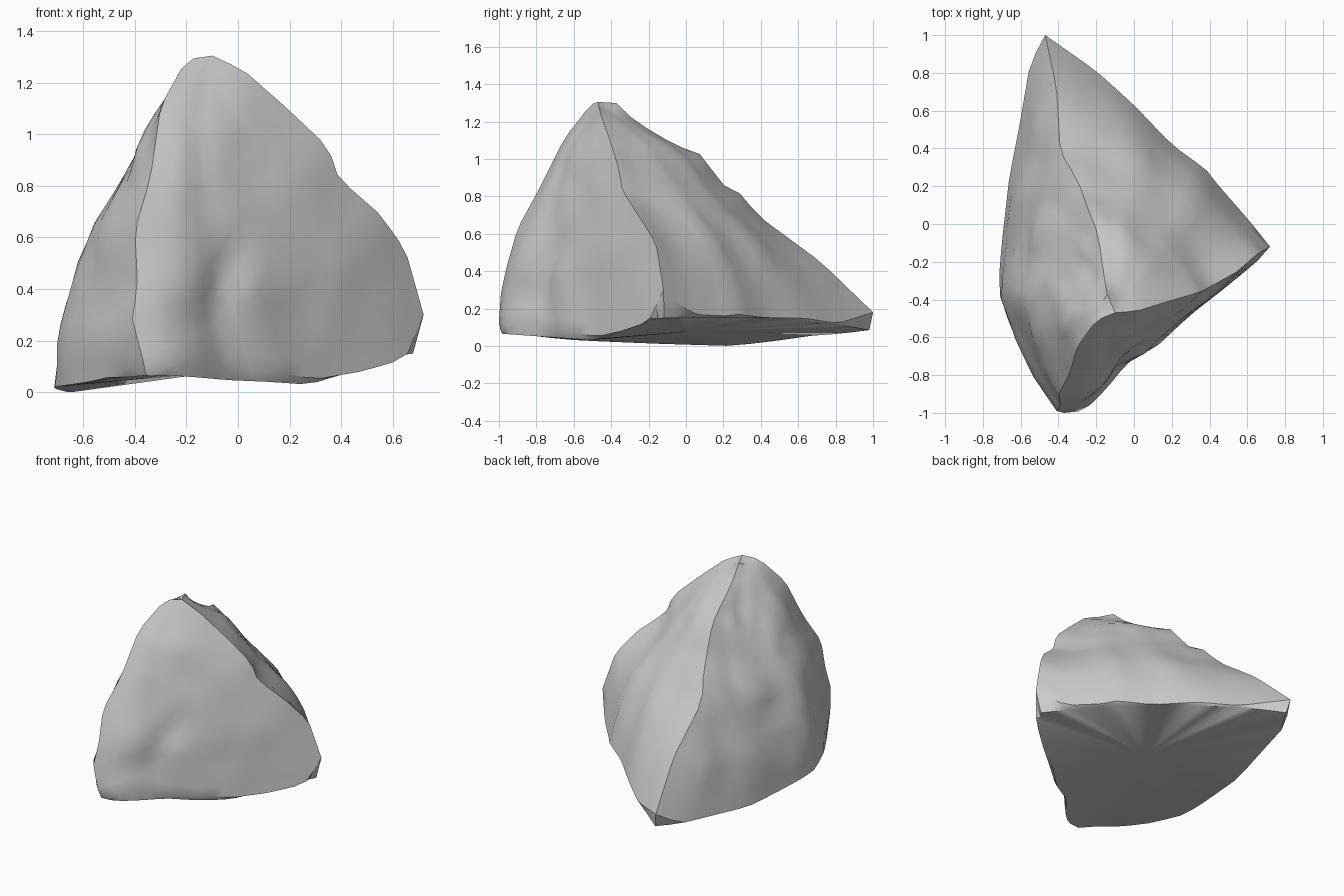
import bpy, bmesh, math
from mathutils import Vector, noise

if "Cube" in bpy.data.objects:
    bpy.data.objects.remove(bpy.data.objects["Cube"], do_unlink=True)

N = 18  # grid steps across each rock face (even)

# Ridges running down from the peak
peak = (-.1, -.47, 1.305)
front_tip, side_tip, back_tip = (-.37, -1, .13), (.72, -.12, .3), (-.47, 1, .18)
front_ridge = [peak, (-.2, -.51, 1.29), (-.3, -.65, 1.11), (-.34, -.79, .83),
               (-.4, -.9, .63), (-.39, -.96, .42), (-.41, -.99, .28), front_tip]
side_ridge = [peak, (.02, -.46, 1.25), (.18, -.41, 1.11), (.35, -.36, .95),
              (.39, -.34, .83), (.55, -.25, .69), (.65, -.16, .55), side_tip]
back_ridge = [peak, (-.14, -.38, 1.305), (-.16, -.27, 1.2), (-.19, -.05, 1.07),
              (-.24, .07, 1.03), (-.29, .21, .85), (-.34, .3, .81), (-.39, .38, .7),
              (-.41, .72, .45), back_tip]

# Foot lines joining the ridge ends
front_foot = [front_tip, (-.27, -.99, .07), (-.2, -.93, .15), (-.12, -.84, .16),
              (-.04, -.74, .08), (.13, -.64, .08), (.3, -.48, .05), (.48, -.34, .08),
              (.65, -.2, .13), side_tip]
back_foot = [side_tip, (.6, .03, .17), (.45, .2, .16), (.38, .29, .17), (.2, .42, .15),
             (0, .63, .15), (-.2, .81, .12), back_tip]
left_foot = [back_tip, (-.55, .85, .08), (-.61, .5, .03), (-.66, .25, 0), (-.7, -.1, .01),
             (-.72, -.35, .02), (-.64, -.58, .03), (-.52, -.8, .05), front_tip]

# Spines: middle line of each face, from the peak towards the foot
front_spine = [peak, (-.06, -.6, 1.02), (.02, -.64, .67), (.08, -.65, .4)]
back_spine = [peak, (.02, -.14, 1.07), (.09, .04, .82), (.14, .26, .57), (.16, .38, .35)]
left_spine = [peak, (-.2, -.43, 1.27), (-.28, -.4, 1.1), (-.34, -.35, .97),
              (-.44, -.28, .82), (-.53, -.22, .64), (-.58, -.17, .5), (-.63, -.12, .35),
              (-.67, -.08, .2)]


def resample(points, n=N):
    """Evenly spaced points along a polyline."""
    pts = [Vector(p) for p in points]
    lengths = [(b - a).length for a, b in zip(pts, pts[1:])]
    total, out = sum(lengths), []
    for i in range(n + 1):
        d, k = total * i / n, 0
        while k < len(lengths) - 1 and d > lengths[k]:
            d -= lengths[k]
            k += 1
        out.append(pts[k].lerp(pts[k + 1], min(1, d / lengths[k])))
    return out


def front_dent(p):
    """Gouge beside a raised column low on the front."""
    dent = math.exp(-((p.x + .05 - .3 * (p.z - .45)) / .06) ** 2 - ((p.z - .45) / .15) ** 2)
    bump = math.exp(-((p.x + .16) / .08) ** 2 - ((p.z - .48) / .18) ** 2)
    return .02 * bump - .03 * dent


def rock_face(bm, ridge_a, ridge_b, foot, spine, outward, rough, detail=None):
    a, b, f = resample(ridge_a), resample(ridge_b), resample(foot)
    mid = resample(spine + [f[N // 2]])
    out = Vector(outward).normalized()
    foot_bow = f[N // 2] - (f[0] + f[N]) / 2
    rows = []
    for j in range(N + 1):
        t = j / N
        bow = mid[j] - (a[j] + b[j]) / 2
        row = []
        for i in range(N + 1):
            s = i / N
            arch = 4 * s * (1 - s)
            p = a[j].lerp(b[j], s) + bow * arch
            p += (f[i] - f[0].lerp(f[N], s) - foot_bow * arch) * t ** 1.5
            inner = min(1, 1.5 * arch) * min(1, 3 * t) * min(1, 5 * (1 - t))
            push = rough * (noise.noise(p * 4) + .6 * noise.noise(p * 9))
            if detail:
                push += detail(p)
            row.append(bm.verts.new(p + out * push * inner))
        rows.append(row)
    for j in range(N):
        for i in range(N):
            quad = (rows[j][i], rows[j + 1][i], rows[j + 1][i + 1], rows[j][i + 1])
            bm.faces.new(quad)


bm = bmesh.new()
rock_face(bm, front_ridge, side_ridge, front_foot, front_spine, (.55, -.8, .25), .01, front_dent)
rock_face(bm, side_ridge, back_ridge, back_foot, back_spine, (.6, .6, .5), .01)
rock_face(bm, back_ridge, front_ridge, left_foot, left_spine, (-.9, 0, .4), .03)
bmesh.ops.remove_doubles(bm, verts=bm.verts, dist=.0005)
bmesh.ops.dissolve_degenerate(bm, edges=bm.edges, dist=.0005)

# Underside: narrow undercut ring, then a base rising towards the back and side
foot_loop = resample(front_foot)[:-1] + resample(back_foot)[:-1] + resample(left_foot)[:-1]
outer = [min(bm.verts, key=lambda v: (v.co - p).length) for p in foot_loop]
inner = []
for p in foot_loop:
    limit = min(.15, max(.03, .06 + .16 * (p.x + p.y)))
    limit += .07 * max(0, -.5 - p.y) - .12 * max(0, p.y - .5)
    inner.append(bm.verts.new((-.1 + (p.x + .1) * .95, p.y * .98, min(p.z, limit))))
ring = [bm.faces.new((outer[i - 1], inner[i - 1], inner[i], outer[i])) for i in range(len(outer))]
centre = bm.verts.new((-.1, 0, .075))
for i in range(len(inner)):
    bm.faces.new((inner[i - 1], centre, inner[i]))
bmesh.ops.triangulate(bm, faces=bm.faces)
bmesh.ops.recalc_face_normals(bm, faces=bm.faces)

mesh = bpy.data.meshes.new("boulder")
bm.to_mesh(mesh)
bm.free()
boulder = bpy.data.objects.new("boulder", mesh)
bpy.context.collection.objects.link(boulder)

# Stone colour
stone = bpy.data.materials.new("grey_stone")
stone.use_nodes = True
grey = (.6, .6, .6, 1)
stone.diffuse_color = grey
stone.node_tree.nodes["Principled BSDF"].inputs["Base Color"].default_value = grey
mesh.materials.append(stone)

# Smooth faces with crisp ridges
bpy.ops.object.select_all(action='DESELECT')
boulder.select_set(True)
bpy.context.view_layer.objects.active = boulder
bpy.ops.object.shade_smooth_by_angle(angle=math.radians(35))
